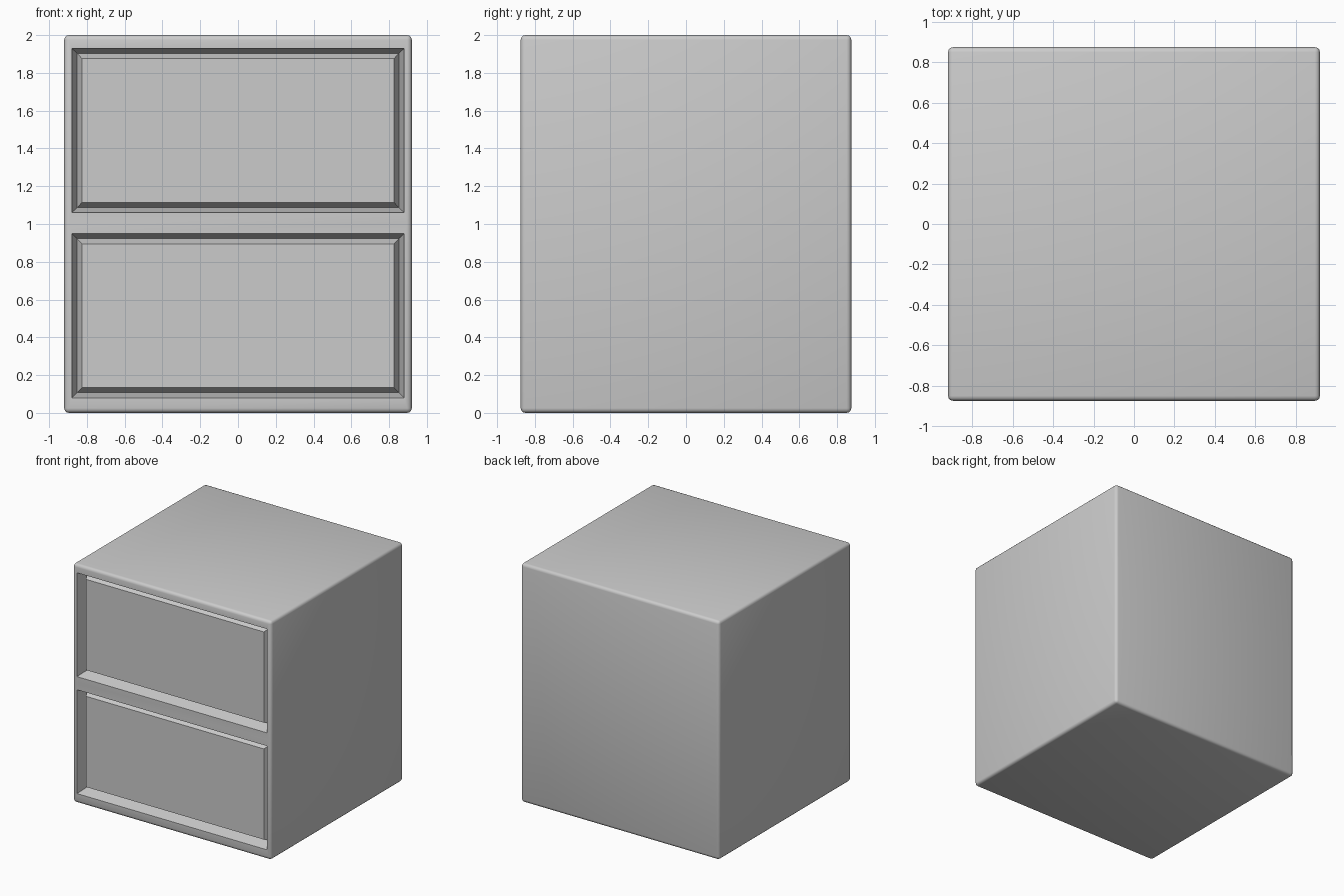
import bpy, bmesh
from mathutils import Vector

if "Cube" in bpy.data.objects:
    bpy.data.objects.remove(bpy.data.objects["Cube"])

HX, HY, H = 0.92, 0.875, 2.0

bm = bmesh.new()

# Cabinet body: box with softly rounded edges
bmesh.ops.create_cube(bm, size=1)
for v in bm.verts:
    v.co = Vector((v.co.x * 2 * HX, v.co.y * 2 * HY, (v.co.z + 0.5) * H))
bmesh.ops.bevel(bm, geom=bm.edges[:], offset=0.025, segments=3,
                profile=0.5, affect='EDGES')

# Split the front face into an upper and a lower drawer area
front = min(bm.faces, key=lambda f: f.calc_center_median().y)
bmesh.ops.bisect_plane(bm, geom=[front] + list(front.edges) + list(front.verts),
                       plane_co=(0, 0, 1.005), plane_no=(0, 0, 1))
bm.normal_update()
halves = [f for f in bm.faces
          if f.normal.y < -0.99 and f.calc_center_median().y < -HY + 0.001
          and f.calc_area() > 0.5]


def step(face, x, z0, z1, depth):
    """Inset a face and move its new border to a given rectangle and depth."""
    bmesh.ops.inset_individual(bm, faces=[face], thickness=0.01)
    mid = face.calc_center_median()
    for v in face.verts:
        v.co = Vector((x if v.co.x > mid.x else -x, -HY + depth,
                       z1 if v.co.z > mid.z else z0))


# Each drawer: frame, V-shaped groove, raised panel
for f in halves:
    z0, z1 = (1.06, 1.93) if f.calc_center_median().z > 1 else (0.08, 0.95)
    step(f, 0.88, z0, z1, 0.0)
    step(f, 0.852, z0 + 0.027, z1 - 0.027, 0.10)
    step(f, 0.825, z0 + 0.055, z1 - 0.055, 0.04)

bm.normal_update()
me = bpy.data.meshes.new("drawer_cabinet")
bm.to_mesh(me)
bm.free()
ob = bpy.data.objects.new("drawer_cabinet", me)
bpy.context.collection.objects.link(ob)
bpy.context.view_layer.objects.active = ob
ob.select_set(True)
bpy.ops.object.shade_smooth_by_angle(angle=0.6)
